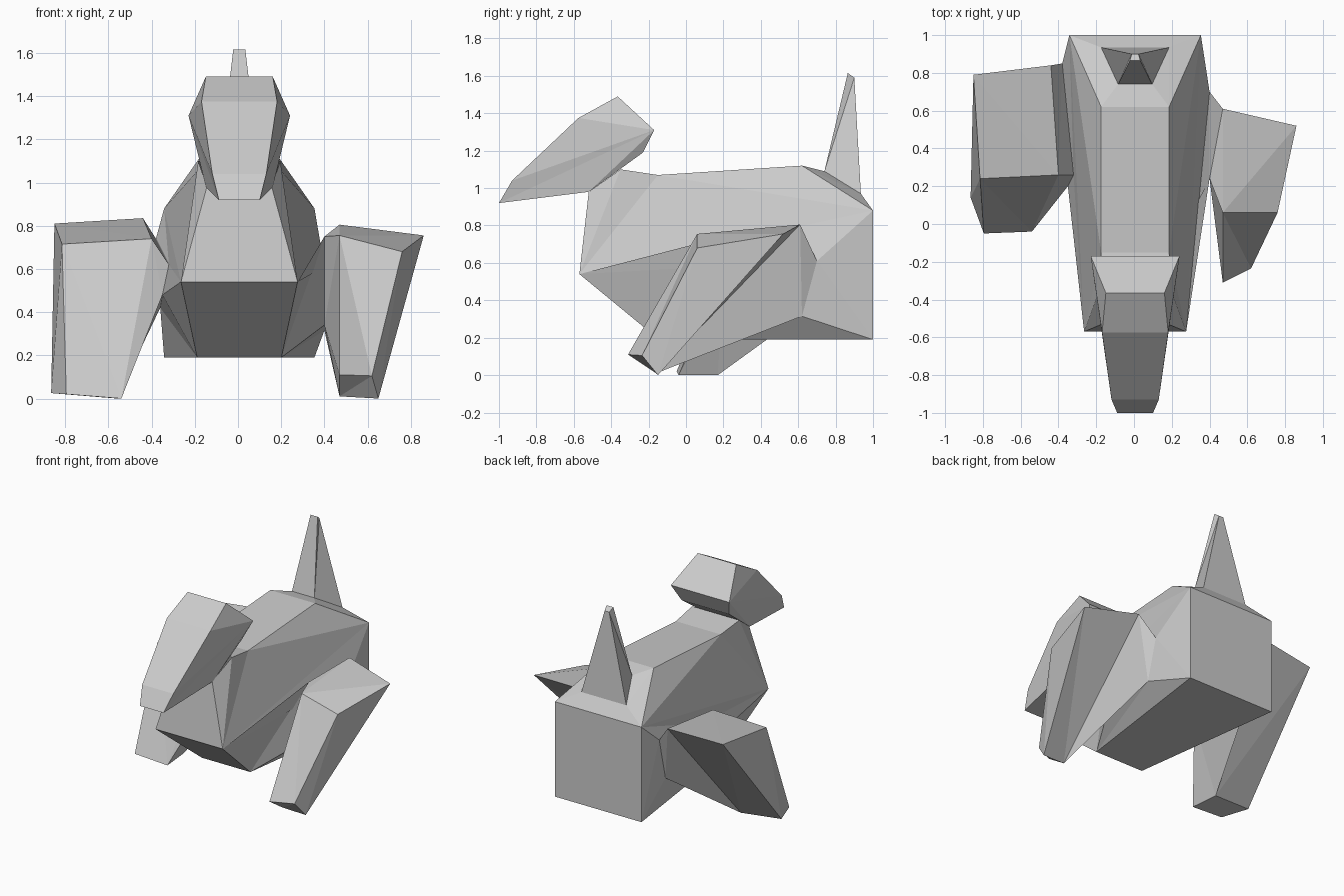
import bpy, bmesh

if "Cube" in bpy.data.objects:
    bpy.data.objects.remove(bpy.data.objects["Cube"])

CX = 0.006  # mirror plane of the symmetric parts


def finish(name, bm):
    bmesh.ops.remove_doubles(bm, verts=bm.verts, dist=0.0001)
    bmesh.ops.triangulate(bm, faces=[f for f in bm.faces if len(f.verts) > 3])
    bmesh.ops.recalc_face_normals(bm, faces=bm.faces)
    mesh = bpy.data.meshes.new(name)
    bm.to_mesh(mesh)
    bm.free()
    obj = bpy.data.objects.new(name, mesh)
    bpy.context.collection.objects.link(obj)
    return obj


def loft(name, rings):
    """Bridge a list of four-point rings, open at the start, capped at the end."""
    bm = bmesh.new()
    loops = [[bm.verts.new(p) for p in ring] for ring in rings]
    for a, b in zip(loops, loops[1:]):
        for i in range(4):
            j = (i + 1) % 4
            bm.faces.new((a[i], a[j], b[j], b[i]))
    bm.faces.new(loops[-1])
    return finish(name, bm)


def profile_solid(name, profile, skip, side_faces):
    """Side profile of (y, z, half width): strips across, listed faces on both sides."""
    bm = bmesh.new()
    sides = [[bm.verts.new((CX + s * w, y, z)) for y, z, w in profile] for s in (-1, 1)]
    n = len(profile)
    for i in range(n):
        if i not in skip:
            j = (i + 1) % n
            bm.faces.new((sides[0][i], sides[0][j], sides[1][j], sides[1][i]))
    for side in sides:
        for face in side_faces:
            bm.faces.new([side[i] for i in face])
    return finish(name, bm)


# Body: boxy rump, flat back, raised neck; lower flanks are closed by the legs
body = [(-0.145, 0.19, 0.195), (-0.57, 0.54, 0.27), (-0.52, 0.98, 0.15),
        (-0.35, 1.10, 0.19), (-0.15, 1.07, 0.18), (0.62, 1.12, 0.18),
        (1.0, 0.88, 0.348), (1.0, 0.19, 0.348)]
profile_solid("body", body, {2, 5}, [(1, 2, 3), (1, 3, 4), (1, 4, 6), (4, 5, 6)])

# Head: wedge with tapering snout
head = [(-0.17, 1.31, 0.235), (-0.365, 1.49, 0.155), (-0.575, 1.375, 0.175),
        (-0.93, 1.04, 0.125), (-1.0, 0.92, 0.095), (-0.52, 0.98, 0.155),
        (-0.23, 1.19, 0.19)]
profile_solid("head", head, set(), [(0, i, i + 1) for i in range(1, 6)])


# Tail: sloped rump rising into a thin spike
def square(front, back):
    (y0, z0, w0), (y1, z1, w1) = front, back
    return [(CX - w0, y0, z0), (CX + w0, y0, z0), (CX + w1, y1, z1), (CX - w1, y1, z1)]


loft("tail", [square(body[5], body[6]),
              square((0.74, 1.09, 0.09), (0.935, 0.97, 0.18)),
              square((0.865, 1.615, 0.028), (0.90, 1.59, 0.018))])


# Legs: lower flank of the body, shoulder ring, inner face, outer face
def flank(s):
    return [(CX + s * body[i][2], body[i][0], body[i][1]) for i in (1, 6, 7, 0)]


loft("right_leg", [
    flank(1),
    [(0.40, 0.24, 0.75), (0.40, 0.70, 0.61), (0.40, 0.62, 0.315), (0.40, 0.24, 0.34)],
    [(0.47, 0.06, 0.755), (0.47, 0.61, 0.805), (0.47, -0.16, 0.01), (0.47, -0.31, 0.11)],
    [(0.76, 0.06, 0.68), (0.86, 0.52, 0.755), (0.65, -0.15, 0.0), (0.62, -0.235, 0.105)],
])
loft("left_leg", [
    flank(-1),
    [(-0.32, 0.26, 0.62), (-0.38, 0.85, 0.74), (-0.36, 0.75, 0.42), (-0.35, 0.20, 0.48)],
    [(-0.40, 0.26, 0.74), (-0.44, 0.84, 0.835), (-0.56, 0.17, 0.0), (-0.54, -0.04, 0.0)],
    [(-0.815, 0.24, 0.715), (-0.85, 0.79, 0.81), (-0.865, 0.14, 0.025), (-0.795, -0.05, 0.02)],
])
